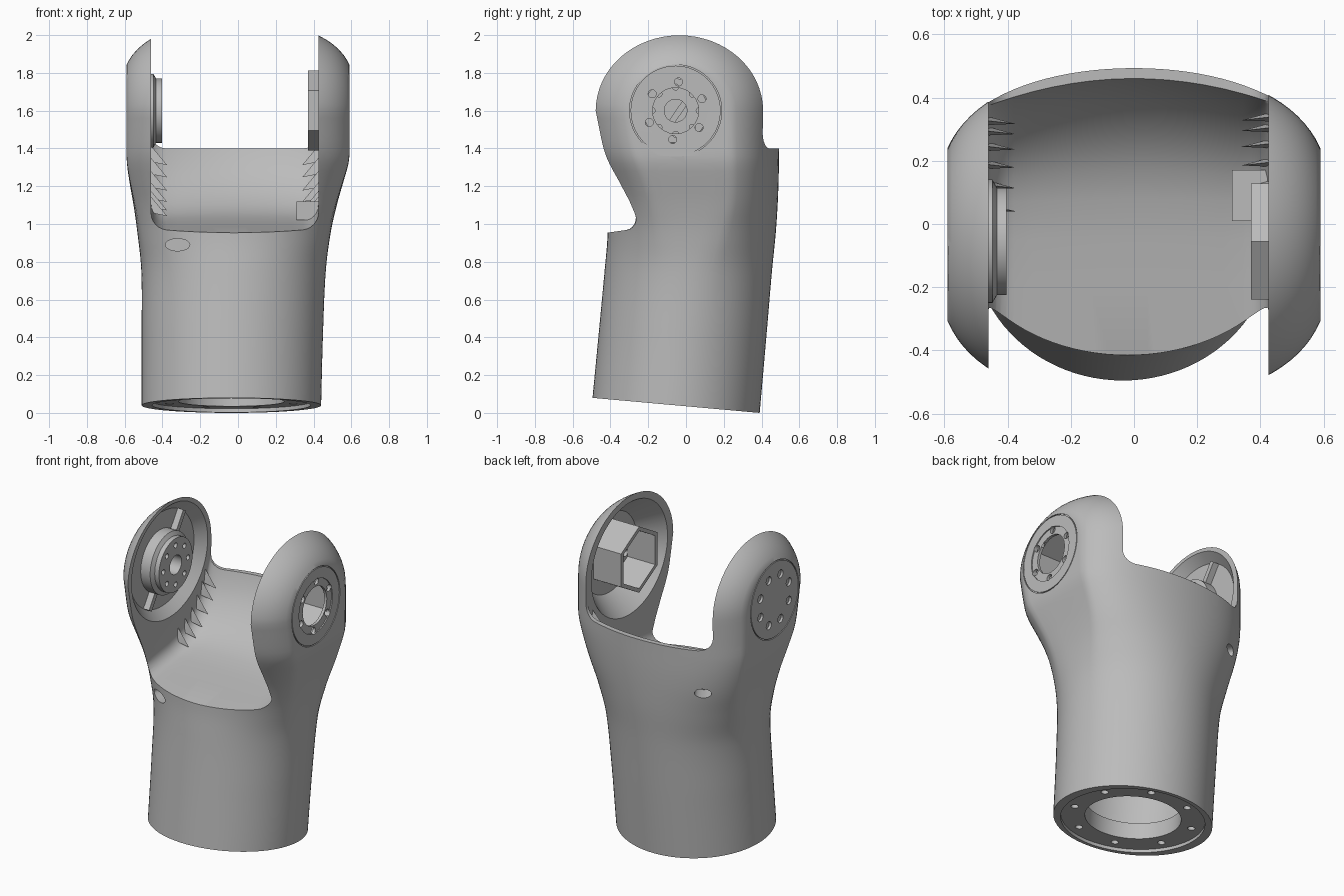
import bpy
import bmesh
from math import sin, cos, pi, copysign
from mathutils import Vector

cube = bpy.data.objects.get("Cube")
if cube:
    bpy.data.objects.remove(cube, do_unlink=True)

grey = bpy.data.materials.new("satin_grey")
grey.use_nodes = True
COLOUR = (0.5, 0.5, 0.5, 1)
grey.diffuse_color = COLOUR
grey.node_tree.nodes["Principled BSDF"].inputs["Base Color"].default_value = COLOUR

X, Y, Z = Vector((1, 0, 0)), Vector((0, 1, 0)), Vector((0, 0, 1))
AXIS_Y, AXIS_Z = -0.055, 1.6      # elbow axis


def finish(name, bm):
    bmesh.ops.remove_doubles(bm, verts=bm.verts, dist=1e-5)
    bmesh.ops.recalc_face_normals(bm, faces=bm.faces)
    mesh = bpy.data.meshes.new(name)
    bm.to_mesh(mesh)
    bm.free()
    mesh.materials.append(grey)
    obj = bpy.data.objects.new(name, mesh)
    bpy.context.collection.objects.link(obj)
    return obj


def skin(bm, rows, closed):
    """Quads between successive rows of points."""
    rows = [[bm.verts.new(p) for p in row] for row in rows]
    n = len(rows[0])
    for a, b in zip(rows, rows[1:]):
        for i in range(n if closed else n - 1):
            j = (i + 1) % n
            bm.faces.new((a[i], a[j], b[j], b[i]))
    return rows


def basis(axis):
    """Unit axis with two directions across it."""
    axis = axis.normalized()
    ref = Z if abs(axis.z) < 0.7 else Y
    v = (ref - axis * ref.dot(axis)).normalized()
    return axis, v, axis.cross(v)


def lathe(name, profile, centre, axis, segs=48, squash=1.0, loop=False):
    """Revolve (radius, height) points about an axis."""
    axis, v, u = basis(axis)
    pts = profile + profile[:1] if loop else profile
    bm = bmesh.new()
    skin(bm, [[Vector(centre) + axis * h + v * (r * squash * cos(2 * pi * k / segs))
               + u * (r * sin(2 * pi * k / segs)) for k in range(segs)]
              for r, h in pts], True)
    return finish(name, bm)


def rod(centre, axis, radius, depth, squash=1.0):
    """Cylinder centred on a point, used as a drill."""
    h = depth / 2
    return lathe("drill", [(0, -h), (radius, -h), (radius, h), (0, h)],
                 centre, axis, 24, squash)


def box(name, lo, hi):
    bm = bmesh.new()
    bmesh.ops.create_cube(bm, size=1)
    for v in bm.verts:
        v.co = [a + (b - a) * (c + 0.5) for a, b, c in zip(lo, hi, v.co)]
    return finish(name, bm)


def cut(target, cutter):
    mod = target.modifiers.new("cut", 'BOOLEAN')
    mod.operation, mod.solver, mod.object = 'DIFFERENCE', 'EXACT', cutter
    cutter.hide_render = True
    bpy.context.view_layer.objects.active = target
    bpy.ops.object.modifier_apply(modifier=mod.name)
    bpy.data.objects.remove(cutter, do_unlink=True)


def bolt_circle(target, centre, axis, ring, radius, count, depth, turn=0.0):
    axis, v, u = basis(axis)
    for k in range(count):
        a = turn + 2 * pi * k / count
        p = Vector(centre) + v * ring * cos(a) + u * ring * sin(a)
        cut(target, rod(p, axis, radius, depth))


# Housing sections: z, left x, right x, front y, back y, ear blend
KEYS = [(0, -.51, .44, -.495, .39, 0), (.4, -.51, .45, -.46, .425, 0),
        (.75, -.512, .465, -.43, .455, .08), (.95, -.532, .49, -.415, .475, .4),
        (1.1, -.553, .523, -.42, .485, .72), (1.22, -.574, .557, -.455, .49, .87),
        (1.33, -.589, .587, -.5, .492, .95), (1.4, -.59, .59, -.525, .493, .98),
        (1.6, -.59, .59, -.57, .5, 1)]


def section(z):
    """Smooth interpolation of the section table."""
    i = max(k for k in range(len(KEYS) - 1) if KEYS[k][0] <= z + 1e-9)
    a, b = KEYS[i], KEYS[i + 1]
    p, q = KEYS[max(i - 1, 0)], KEYS[min(i + 2, len(KEYS) - 1)]
    h = b[0] - a[0]
    t = (z - a[0]) / h
    out = []
    for c in range(1, 6):
        ma = (b[c] - p[c]) / (b[0] - p[0]) * h
        mb = (q[c] - a[c]) / (q[0] - a[0]) * h
        out.append((2*t**3 - 3*t*t + 1) * a[c] + (t**3 - 2*t*t + t) * ma
                   + (3*t*t - 2*t**3) * b[c] + (t**3 - t*t) * mb)
    return out


N = 48
WIDE = 1 / cos(5 * pi / N)


def outline(a, s):
    """Unit section: ellipse blending into a flat-sided ear shape."""
    ex, ey = -cos(a), -sin(a)
    px = max(-1, min(1, WIDE * ex))
    py = copysign(abs(ey) ** 0.6, ey)
    return ex + (px - ex) * s, ey + (py - ey) * s


def ring(z):
    xl, xr, yf, yb, s = section(z)
    pts = []
    for j in range(2 * N):
        u, w = outline(j * pi / N, s)
        x, y = (xl + xr) / 2 + u * (xr - xl) / 2, (yf + yb) / 2 + w * (yb - yf) / 2
        tilt = max(0, 1 - z / 0.9) * 0.09 * (0.39 - y)
        pts.append((x, y, z + tilt))
    return pts


# Housing: lofted trunk topped by a rounded elbow
bm = bmesh.new()
STEPS = 40
rows = skin(bm, [ring(AXIS_Z * k / STEPS) for k in range(STEPS + 1)], True)
bm.faces.new(rows[0])
top = [Vector(p) for p in ring(AXIS_Z)[:N + 1]]
mid = -0.035
skin(bm, [[(p.x, mid + (p.y - mid) * cos(t * pi / 32),
            AXIS_Z + 0.9 * (mid - p.y) * sin(t * pi / 32)) for p in top]
          for t in range(33)], False)
housing = finish("housing", bm)

# Saddle gap between the ears, with filleted sides and a curved back wall
GAP_L, GAP_R, FILLET = -0.46, 0.425, 0.08
floor = [(-.8, .84), (-.41, .955), (-.2, .985), (-.05, 1.005), (.08, 1.03), (.17, 1.06),
         (.25, 1.105), (.32, 1.165), (.38, 1.235), (.42, 1.3), (.45, 1.37), (.46, 1.4),
         (.8, 1.4)]


def follow_back(x, y):
    """Pull the back of the floor in to follow the rounded outer wall."""
    return y * (1 - 0.88 * x * x) if y > 0 else y


fillet = [(FILLET * (1 - cos(t * pi / 12)), FILLET * (1 - sin(t * pi / 12)))
          for t in range(7)]
inner_span = GAP_R - GAP_L - 2 * FILLET
stations = ([(GAP_L + d, up) for d, up in fillet]
            + [(GAP_L + FILLET + inner_span * k / 12, 0) for k in range(1, 12)]
            + [(GAP_R - d, up) for d, up in reversed(fillet)])
bm = bmesh.new()
rows = skin(bm, [[(x, follow_back(x, y), z + up) for y, z in floor]
                 + [(x, follow_back(x, .8), 2.3), (x, -.8, 2.3)]
                 for x, up in stations], True)
bm.faces.new(rows[0])
bm.faces.new(rows[-1])
cut(housing, finish("saddle_cutter", bm))

# Hollow ears (shallow right, deep left) and grooves round the outer discs
for side, inner, deep, radius in ((-1, GAP_L, .515, .325), (1, GAP_R, .565, .27)):
    depth = deep - abs(inner)
    cut(housing, lathe("ear_cutter", [(0, 0), (radius, 0), (.385, depth),
                                      (.385, depth + .03), (0, depth + .03)],
                       (side * deep, -.035, AXIS_Z), X * -side, 64, 0.93))
    cut(housing, lathe("groove_cutter", [(.238, -.008), (.244, -.008), (.244, .05),
                                         (.238, .05)],
                       (side * .59, AXIS_Y, AXIS_Z), X * side, 64, loop=True))

# Drilled disc on the right ear, bored disc on the left ear
bolt_circle(housing, (-.59, AXIS_Y, AXIS_Z), X, .155, .026, 8, .03, pi / 8)
cut(housing, rod((.59, AXIS_Y, AXIS_Z), X, .17, .014))
cut(housing, rod((.59, AXIS_Y, AXIS_Z), X, .122, .1))
bolt_circle(housing, (.59, AXIS_Y, AXIS_Z), X, .153, .021, 6, .1, -.1)

# Base flange recess, bore and bolt holes
UP = Vector((0, .09, 1))
BASE = (-.035, -.053, .04)
cut(housing, lathe("bore_cutter", [(0, -.1), (.42, -.1), (.42, .02), (.28, .02), (.28, .12),
                                   (.37, .12), (.37, .78), (0, .78)], BASE, UP, 64))
bolt_circle(housing, BASE, UP, .355, .022, 8, .14, pi / 8)

# Oval ports in the front and back walls
cut(housing, rod((-.32, -.4, .89), Y, .065, .4, 0.5))
cut(housing, rod((-.4, .4, 1.12), Vector((-.5, .8, 0)), .05, .24, 0.6))

# Bearing boss inside the right ear
boss = lathe("bearing_boss", [(0, 0), (.195, 0), (.195, .12), (.17, .135), (.17, .165),
                              (.06, .165), (.06, .03), (0, .03)],
             (-.568, AXIS_Y, AXIS_Z), X)
bolt_circle(boss, (-.403, AXIS_Y, AXIS_Z), X, .125, .016, 8, .06)

# Diagonal rib across the right ear
rib = box("ear_rib", (-.518, -.31, -.016), (-.475, .31, .016))
rib.location = (0, -.035, AXIS_Z)
rib.rotation_euler = (pi * .31, 0, 0)
cut(rib, rod((-.5, .02, 0), X, .06, .3))

# Hexagonal collar inside the left ear
collar = lathe("hex_collar", [(.212, 0), (.212, .2), (.185, .2), (.185, 0)],
               (.57, AXIS_Y, AXIS_Z), -X, 6, loop=True)

# Small block on the saddle
block = box("saddle_block", (.31, .01, 1.02), (.43, .17, 1.12))

# Pointed fins along both sides of the saddle
bm = bmesh.new()
for wall, side in ((GAP_L, 1), (GAP_R, -1)):
    for y, z in floor[4:10]:
        y = follow_back(wall, y) - .015
        base = [bm.verts.new((wall - side * .005, y + dy, z + dz))
                for dy, dz in ((-.014, .03), (.014, .03), (0, .12))]
        tip = bm.verts.new((wall + side * .085, y - .01, z + .012))
        bm.faces.new(base)
        for k in range(3):
            bm.faces.new((base[k], base[(k + 1) % 3], tip))
fins = finish("saddle_fins", bm)

# Smooth curved walls, keep machined edges sharp
for obj in (housing, boss):
    bpy.ops.object.select_all(action='DESELECT')
    obj.select_set(True)
    bpy.context.view_layer.objects.active = obj
    bpy.ops.object.shade_smooth_by_angle(angle=pi / 6)
